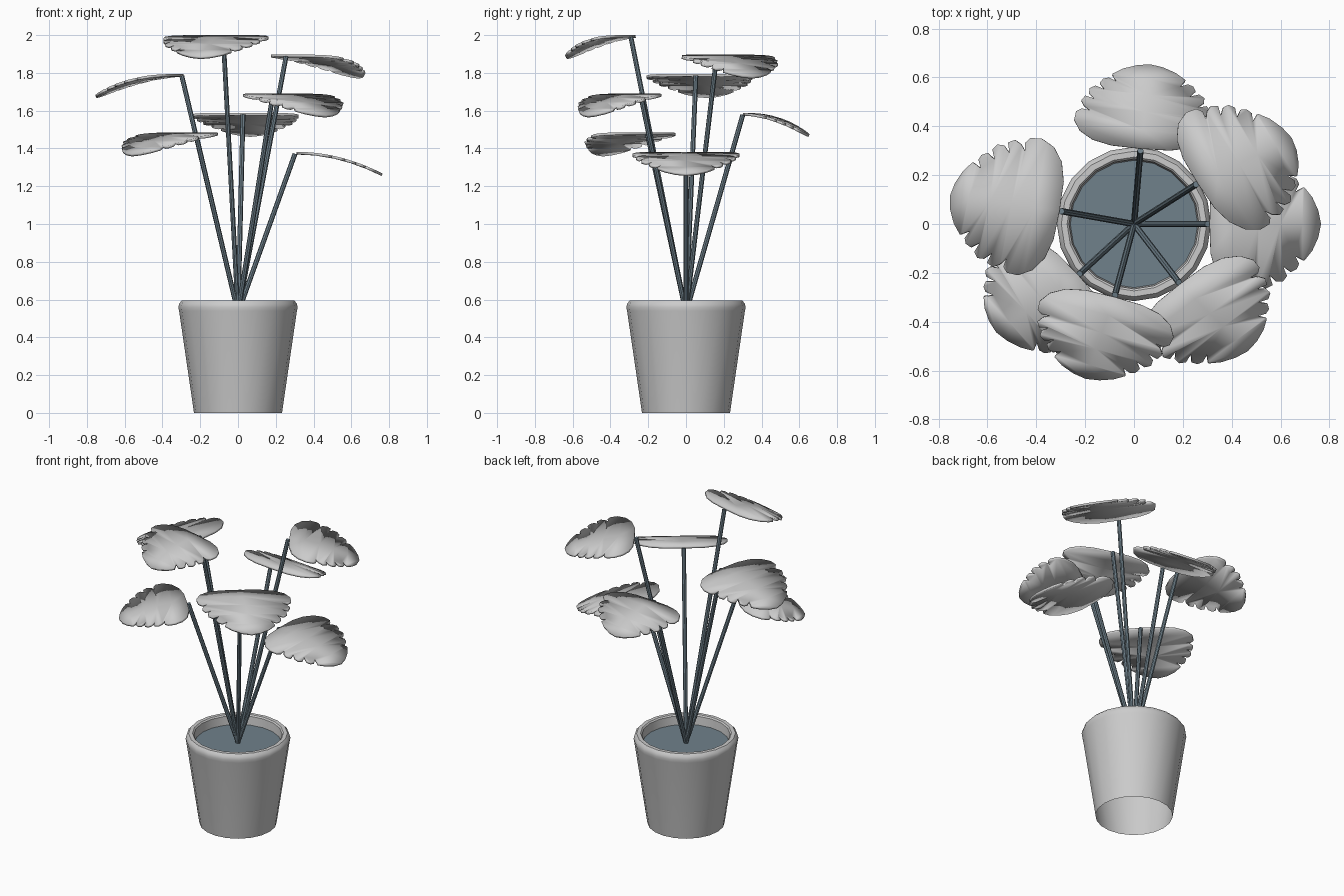
import bpy, bmesh, math
from mathutils import Vector

if "Cube" in bpy.data.objects:
    bpy.data.objects.remove(bpy.data.objects["Cube"])

slate = bpy.data.materials.new("slate")
slate.diffuse_color = (0.16, 0.22, 0.26, 1)
slate.use_nodes = True
slate.node_tree.nodes["Principled BSDF"].inputs["Base Color"].default_value = slate.diffuse_color


def finish(name, bm, mat=None, smooth=True):
    me = bpy.data.meshes.new(name)
    bm.to_mesh(me)
    bm.free()
    ob = bpy.data.objects.new(name, me)
    bpy.context.collection.objects.link(ob)
    if mat:
        me.materials.append(mat)
    if smooth:
        bpy.ops.object.select_all(action='DESELECT')
        ob.select_set(True)
        bpy.context.view_layer.objects.active = ob
        bpy.ops.object.shade_smooth_by_angle(angle=math.radians(35))
    return ob


# Pot: open-bottomed lathe with a rounded rim
SIDES = 20
profile = [(.233, 0), (.312, .54), (.316, .56), (.311, .58), (.298, .594),
           (.274, .594), (.266, .586), (.258, .50)]
bm = bmesh.new()
rings = [[bm.verts.new((r * math.cos(2 * math.pi * k / SIDES),
                        r * math.sin(2 * math.pi * k / SIDES), z))
          for k in range(SIDES)] for r, z in profile]
for a, b in zip(rings, rings[1:]):
    for k in range(SIDES):
        n = (k + 1) % SIDES
        bm.faces.new((a[k], a[n], b[n], b[k]))
finish("pot", bm)

# Soil disc
bm = bmesh.new()
bmesh.ops.create_circle(bm, cap_ends=True, segments=SIDES, radius=.261)
bmesh.ops.translate(bm, verts=bm.verts, vec=(0, 0, .53))
finish("soil", bm, slate, False)

# Half outline of a leaf: (distance from stem, half width), with notches
half = [(0, 0), (.004, .12), (.026, .2), (.068, .256), (.125, .284), (.17, .28),
        (.188, .258), (.182, .222), (.205, .25), (.232, .264), (.258, .25),
        (.245, .208), (.275, .236), (.30, .236), (.317, .213), (.30, .172),
        (.335, .196), (.357, .185), (.366, .163), (.35, .13), (.388, .15),
        (.42, .11), (.445, .055), (.456, 0)]
outline = half + [(u, -v) for u, v in half[-2:0:-1]]


def add_leaf(i, tip, ang):
    c, s = math.cos(ang), math.sin(ang)
    bm = bmesh.new()
    bm.faces.new([bm.verts.new((u, -v, 0)) for u, v in outline])
    # Cut the blade into strips so that it can droop
    cuts = [((u, 0, 0), (1, 0, 0)) for u in (.1, .2, .29, .38)]
    for co, no in cuts + [((0, 0, 0), (0, 1, 0))]:
        bmesh.ops.bisect_plane(bm, geom=bm.verts[:] + bm.edges[:] + bm.faces[:],
                               plane_co=co, plane_no=no, dist=1e-5)
    for v in bm.verts:
        u, w, _ = v.co
        v.co = tip + Vector((u * c - w * s, .76 * u * s + w * c,
                             -.115 * (u / .456) ** 2))
    bmesh.ops.recalc_face_normals(bm, faces=bm.faces)
    if sum(f.normal.z for f in bm.faces) < 0:
        bmesh.ops.reverse_faces(bm, faces=bm.faces)
    ob = finish(f"leaf_{i}", bm)
    mod = ob.modifiers.new("thickness", 'SOLIDIFY')
    mod.thickness = .014
    mod.offset = -1
    # Keep the solidify before the smoothing modifier if there is one
    ob.modifiers.move(len(ob.modifiers) - 1, 0)


def add_stem(i, tip):
    base = Vector((0, 0, .53))
    d = tip - base
    bm = bmesh.new()
    bmesh.ops.create_cone(bm, cap_ends=True, segments=8, radius1=.013,
                          radius2=.013, depth=d.length)
    rot = d.to_track_quat('Z', 'Y')
    for v in bm.verts:
        v.co = rot @ v.co + base + d / 2
    finish(f"stem_{i}", bm, slate)


# Seven leaves climbing around the golden angle
for i in range(7):
    ang = math.radians(-137.5 * i)
    top = 1.382 + .103 * i
    tip = Vector((.31 * math.cos(ang), .31 * math.sin(ang), top))
    add_leaf(i, tip, ang)
    add_stem(i, tip - Vector((.008 * math.cos(ang), .008 * math.sin(ang), .01)))
